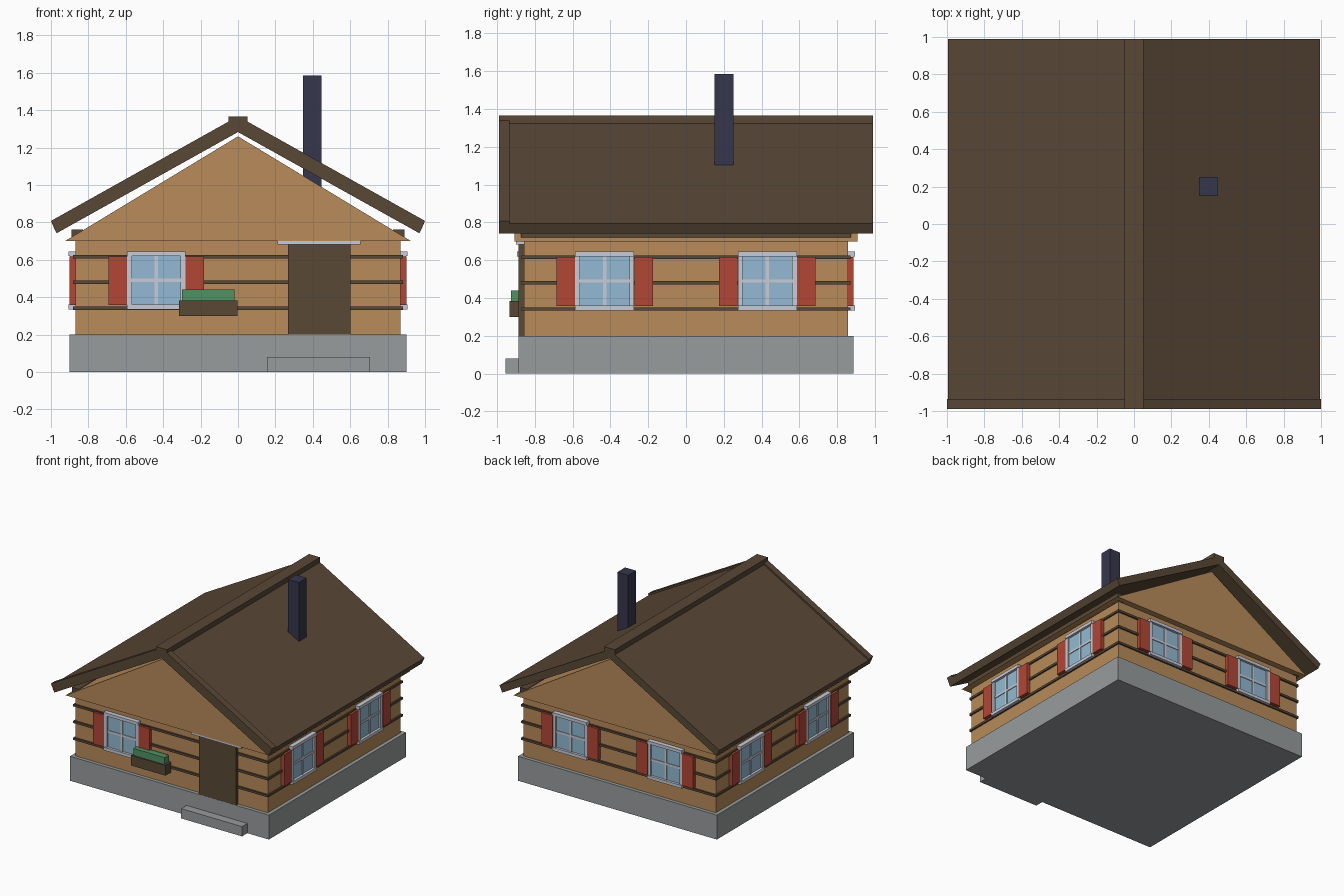
import bpy, bmesh, math
from mathutils import Matrix, Vector

if "Cube" in bpy.data.objects:
    bpy.data.objects.remove(bpy.data.objects["Cube"])


def material(name, rgb):
    lin = [((c / 255 + 0.055) / 1.055) ** 2.4 for c in rgb]
    m = bpy.data.materials.new(name)
    m.diffuse_color = (*lin, 1)
    m.use_nodes = True
    m.node_tree.nodes["Principled BSDF"].inputs["Base Color"].default_value = m.diffuse_color
    return m


WOOD = material("light_wood", (184, 139, 90))
BROWN = material("dark_brown", (89, 72, 54))
STONE = material("grey_stone", (152, 156, 157))
RED = material("shutter_red", (178, 71, 54))
GLASS = material("window_blue", (147, 186, 211))
WHITE = material("trim_white", (200, 204, 215))
GREEN = material("plant_green", (80, 146, 98))
SLATE = material("chimney_slate", (54, 54, 77))


def finish(name, bm, mat):
    bmesh.ops.recalc_face_normals(bm, faces=bm.faces)
    me = bpy.data.meshes.new(name)
    bm.to_mesh(me)
    bm.free()
    me.materials.append(mat)
    ob = bpy.data.objects.new(name, me)
    bpy.context.collection.objects.link(ob)
    return ob


def boxes(name, mat, *spans, matrix=Matrix()):
    """One object of boxes, each given as x0, x1, y0, y1, z0, z1."""
    bm = bmesh.new()
    for x0, x1, y0, y1, z0, z1 in spans:
        m = Matrix.Translation(((x0 + x1) / 2, (y0 + y1) / 2, (z0 + z1) / 2))
        bmesh.ops.create_cube(bm, size=1, matrix=matrix @ m @ Matrix.Diagonal((x1 - x0, y1 - y0, z1 - z0, 1)))
    return finish(name, bm, mat)


def prism(name, mat, profile, y0, y1):
    """Extrude an x-z profile along y."""
    bm = bmesh.new()
    face = bm.faces.new([bm.verts.new((x, y0, z)) for x, z in profile])
    new = bmesh.ops.extrude_face_region(bm, geom=[face])["geom"]
    bmesh.ops.translate(bm, vec=Vector((0, y1 - y0, 0)),
                        verts=[v for v in new if isinstance(v, bmesh.types.BMVert)])
    return finish(name, bm, mat)


def window(side, angle, wall, u):
    """Framed window with shutters; local -y points out of the wall."""
    m = Matrix.Rotation(angle, 4, 'Z') @ Matrix.Translation((u, -wall, 0))
    boxes(side + "_glass", GLASS, (-.135, .135, -.016, .01, .35, .63), matrix=m)
    boxes(side + "_window_frame", WHITE,
          (-.156, .156, -.036, .01, .62, .645),     # top rail
          (-.156, .156, -.036, .01, .335, .36),     # sill
          (-.156, -.13, -.028, .01, .36, .62),      # stiles
          (.13, .156, -.028, .01, .36, .62),
          (-.009, .009, -.022, .01, .36, .62),      # glazing bars
          (-.13, .13, -.022, .01, .481, .499), matrix=m)
    boxes(side + "_shutters", RED,
          (-.256, -.157, -.03, .01, .358, .617),
          (.157, .256, -.03, .01, .358, .617), matrix=m)


# Foundation, step and walls
boxes("foundation", STONE, (-.9, .9, -.886, .886, 0, .2))
boxes("step", STONE, (.155, .705, -.955, -.88, 0, .08))
boxes("walls", WOOD, (-.87, .87, -.857, .857, .19, .705))
boxes("log_bands", BROWN, *[(-.882, .882, -.87, .87, z - .009, z + .009) for z in (.342, .48, .616)])

# Gable and roof
prism("gable", WOOD, [(-.925, .7), (.925, .7), (0, 1.26)], -.907, .907)
boxes("eave_beams", BROWN, (-.89, -.83, -.873, .873, .7, .762), (.83, .89, -.873, .873, .7, .762))
prism("roof", BROWN, [(0, 1.283), (.97, .742), (.995, .795), (.04, 1.33), (-.04, 1.33),
                      (-.995, .795), (-.97, .742)], -.935, .99)
prism("front_bargeboard", BROWN, [(0, 1.283), (.97, .742), (1, .808), (.04, 1.345), (-.04, 1.345),
                                  (-1, .808), (-.97, .742)], -.99, -.935)
boxes("ridge_cap", BROWN, (-.05, .05, -.99, .99, 1.322, 1.365))
boxes("chimney", SLATE, (.348, .446, .15, .25, .95, 1.585))

# Door with lintel
boxes("door", BROWN, (.268, .602, -.885, -.85, .2, .684))
boxes("door_lintel", WHITE, (.21, .656, -.9, -.85, .682, .7))

# Windows: one in front, two on each other side
window("front", 0, .857, -.437)
for side, angle, wall in (("right", 90, .87), ("back", 180, .857), ("left", 270, .87)):
    for u in (-.43, .43):
        window(side, math.radians(angle), wall, u)

# Flower box
boxes("flower_box", BROWN, (-.316, -.002, -.935, -.86, .3, .383))
boxes("flower_box_plants", GREEN, (-.3, -.018, -.925, -.87, .38, .44))
